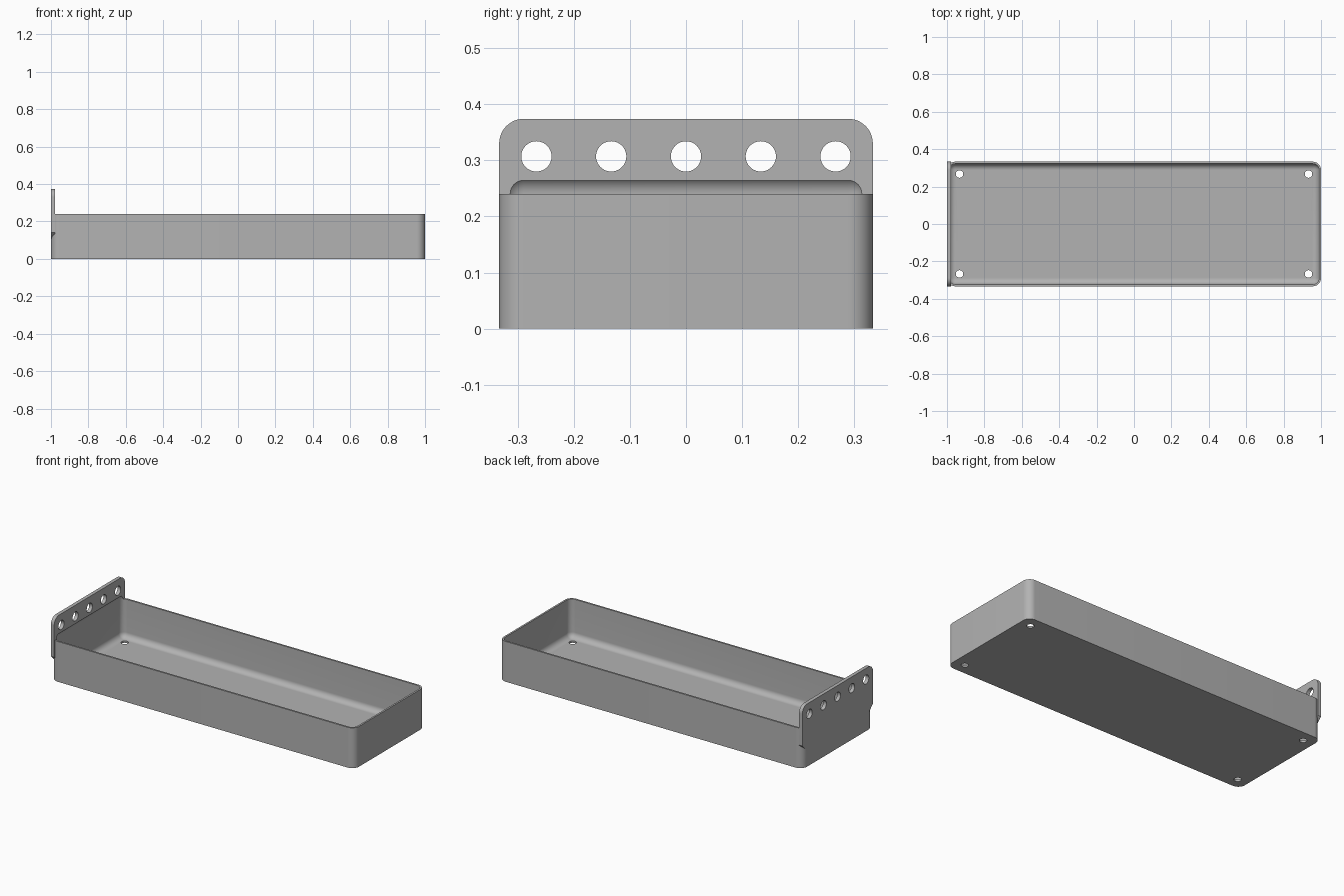
import bpy, bmesh
from math import pi, cos, sin, radians
from mathutils import Vector

cube = bpy.data.objects.get("Cube")
if cube:
    bpy.data.objects.remove(cube)

HALF_Y = 0.333      # half width of tray and plate
WALL = 0.0107       # wall and floor thickness
RADIUS = 0.044      # outer corner radius
RIM = 0.24          # rim height
TOP = 0.374         # plate top height

grey = bpy.data.materials.new("light grey")
grey.use_nodes = True
colour = (0.45, 0.45, 0.45, 1)
grey.diffuse_color = colour
grey.node_tree.nodes["Principled BSDF"].inputs["Base Color"].default_value = colour


def add_object(name, bm):
    bmesh.ops.recalc_face_normals(bm, faces=bm.faces)
    mesh = bpy.data.meshes.new(name)
    bm.to_mesh(mesh)
    bm.free()
    mesh.materials.append(grey)
    obj = bpy.data.objects.new(name, mesh)
    bpy.context.collection.objects.link(obj)
    return obj


def arc(u, v, radius, start, steps=12):
    """Quarter circle, counter-clockwise from a start angle."""
    angles = [start + pi / 2 * i / steps for i in range(steps + 1)]
    return [(u + radius * cos(a), v + radius * sin(a)) for a in angles]


def prism(name, points, depth):
    bm = bmesh.new()
    face = bm.faces.new([bm.verts.new(p) for p in points])
    moved = bmesh.ops.extrude_face_region(bm, geom=[face])["geom"]
    verts = [v for v in moved if isinstance(v, bmesh.types.BMVert)]
    bmesh.ops.translate(bm, verts=verts, vec=depth)
    return add_object(name, bm)


def boolean(target, tool, operation):
    """Apply a boolean, then discard its tool."""
    tool.hide_render = True
    mod = target.modifiers.new(operation, "BOOLEAN")
    mod.object, mod.operation, mod.solver = tool, operation, "EXACT"
    bpy.context.view_layer.objects.active = target
    bpy.ops.object.modifier_apply(modifier=mod.name)
    bpy.data.objects.remove(tool)


# Solid tray block with rounded vertical corners
outline = []
for i, (sx, sy) in enumerate([(1, 1), (-1, 1), (-1, -1), (1, -1)]):
    outline += arc(sx * (1 - RADIUS), sy * (HALF_Y - RADIUS), RADIUS, i * pi / 2)
tray = prism("tray_with_hole_plate", [(x, y, 0) for x, y in outline], (0, 0, RIM))

# End plate: rounded top corners, sloped ends below
EAR = 0.14
side = [(-HALF_Y, EAR), (-HALF_Y + 0.06, EAR - 0.06),
        (HALF_Y - 0.06, EAR - 0.06), (HALF_Y, EAR)]
side += arc(HALF_Y - RADIUS, TOP - RADIUS, RADIUS, 0)
side += arc(-HALF_Y + RADIUS, TOP - RADIUS, RADIUS, pi / 2)
plate = prism("end_plate", [(-1, y, z) for y, z in side], (2 * WALL, 0, 0))
boolean(tray, plate, "UNION")

# Cavity with filleted edges, also scooping the foot of the plate
fillet = RADIUS - WALL
bm = bmesh.new()
bmesh.ops.create_cube(bm, size=1)
low, high = WALL, RIM + fillet
bmesh.ops.scale(bm, verts=bm.verts,
                vec=(2 - 2 * WALL, 2 * HALF_Y - 2 * WALL, high - low))
bmesh.ops.translate(bm, verts=bm.verts, vec=(0, 0, (low + high) / 2))
bmesh.ops.bevel(bm, geom=bm.edges[:], offset=fillet, segments=10,
                profile=0.5, affect="EDGES")
boolean(tray, add_object("cavity_cutter", bm), "DIFFERENCE")


def drill(centre, radius, along):
    """Cut a round hole through the tray."""
    bm = bmesh.new()
    bmesh.ops.create_cone(bm, cap_ends=True, segments=40, radius1=radius,
                          radius2=radius, depth=0.1)
    turn = Vector((0, 0, 1)).rotation_difference(Vector(along)).to_matrix()
    bmesh.ops.rotate(bm, verts=bm.verts, matrix=turn)
    bmesh.ops.translate(bm, verts=bm.verts, vec=centre)
    boolean(tray, add_object("hole_cutter", bm), "DIFFERENCE")


# Row of five holes in the plate
for i in range(-2, 3):
    drill((-1, i * 0.1333, 0.307), 0.027, (1, 0, 0))

# Drain holes in the floor corners
for sx in (-1, 1):
    for sy in (-1, 1):
        drill((sx * 0.933, sy * 0.267, 0), 0.02, (0, 0, 1))

# Smooth the fillets, keep the hard edges
bpy.ops.object.select_all(action="DESELECT")
tray.select_set(True)
bpy.context.view_layer.objects.active = tray
bpy.ops.object.shade_smooth_by_angle(angle=radians(30))
